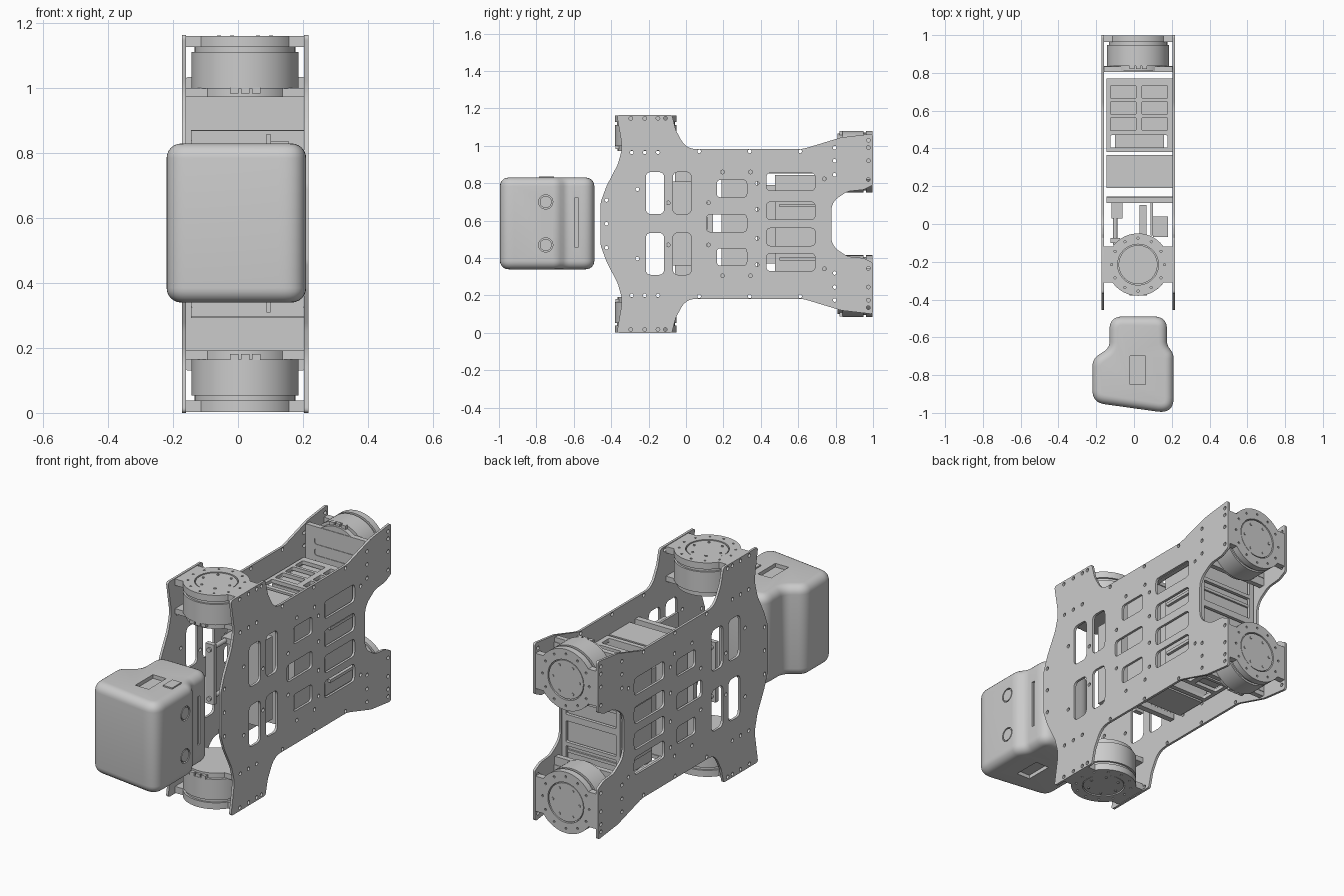
import bpy, bmesh, math
from mathutils import Matrix, Vector

if "Cube" in bpy.data.objects:
    bpy.data.objects.remove(bpy.data.objects["Cube"])

ZC, XC = 0.5825, 0.0215           # mirror height, centre of the chassis in x
FLIP = Matrix.Translation((0, 0, 2 * ZC)) @ Matrix.Diagonal((1, 1, -1, 1))
UP = Matrix.Rotation(math.pi / 2, 4, 'X')                      # xy -> xz
SIDE = Matrix.Rotation(math.pi / 2, 4, 'Z') @ UP               # xy -> yz
T = Matrix.Translation


def add(name, me, mirror=False):
    ob = bpy.data.objects.new(name, me)
    bpy.context.collection.objects.link(ob)
    if mirror:
        low = me.copy()
        low.transform(FLIP)
        low.flip_normals()
        add(name + "_lower", low)
    return ob


def from_bm(name, bm, M=Matrix(), mirror=False):
    bmesh.ops.recalc_face_normals(bm, faces=bm.faces)
    bm.transform(M)
    me = bpy.data.meshes.new(name)
    bm.to_mesh(me)
    bm.free()
    return add(name, me, mirror)


def box(name, x, y, z, M=Matrix(), mirror=False):
    bm = bmesh.new()
    c = Vector([(a + b) / 2 for a, b in (x, y, z)])
    s = [b - a for a, b in (x, y, z)]
    bmesh.ops.create_cube(bm, size=1, matrix=T(c) @ Matrix.Diagonal((*s, 1)))
    return from_bm(name, bm, M, mirror)


def cyl(name, r, z0, z1, M=Matrix(), mirror=False, at=((0, 0),), seg=48):
    bm = bmesh.new()
    for x, y in at:
        bmesh.ops.create_cone(bm, cap_ends=True, segments=seg, radius1=r, radius2=r,
                              depth=z1 - z0, matrix=T((x, y, (z0 + z1) / 2)))
    return from_bm(name, bm, M, mirror)


def fillet(pts, n=6):
    """Round the corners of (x, y, radius) points."""
    out = []
    for i, (x, y, r) in enumerate(pts):
        p = Vector((x, y))
        a = Vector(pts[i - 1][:2]) - p
        b = Vector(pts[(i + 1) % len(pts)][:2]) - p
        t = r / max(math.tan(a.angle(b) / 2), 1e-4)
        t = min(t, a.length * 0.48, b.length * 0.48)
        pa, pb = p + a.normalized() * t, p + b.normalized() * t
        for k in range(n + 1):
            u = k / n
            out.append(pa * (1 - u) ** 2 + p * 2 * u * (1 - u) + pb * u * u)
    return out


def rect(x0, x1, y0, y1, r=0.01):
    return fillet([(x0, y0, r), (x1, y0, r), (x1, y1, r), (x0, y1, r)], 4)


def ring(x, y, r, n=12):
    return [(x + r * math.cos(k * math.tau / n), y + r * math.sin(k * math.tau / n)) for k in range(n)]


def sheet(name, loops, thick, M, mirror=False):
    """Flat plate: first loop is the outline, the others are holes."""
    cu = bpy.data.curves.new(name, 'CURVE')
    cu.dimensions, cu.fill_mode, cu.extrude = '2D', 'BOTH', thick / 2
    for loop in loops:
        sp = cu.splines.new('POLY')
        sp.points.add(len(loop) - 1)
        for q, p in zip(sp.points, loop):
            q.co = (p[0], p[1], 0, 1)
        sp.use_cyclic_u = True
    tmp = bpy.data.objects.new("tmp", cu)
    bpy.context.collection.objects.link(tmp)
    bpy.context.view_layer.update()
    me = bpy.data.meshes.new_from_object(tmp.evaluated_get(bpy.context.evaluated_depsgraph_get()))
    bpy.data.objects.remove(tmp)
    bm = bmesh.new()
    bm.from_mesh(me)
    bmesh.ops.remove_doubles(bm, verts=bm.verts, dist=1e-5)
    return from_bm(name, bm, M, mirror)


# Side plates with windows and bolt holes
half = [(-.456, .70, .06), (-.425, .785, .15), (-.365, .90, .15), (-.34, .99, .15), (-.37, 1.165, .015),
        (-.075, 1.165, .015), (-.055, 1.085, .1), (0, .983, .12), (.625, .983, .15), (.83, 1.045, .15),
        (1, 1.065, .015), (1, .79, .015), (.95, .765, .05), (.865, .757, .08), (.777, .70, .1)]
outline = fillet(half + [(y, 2 * ZC - z, r) for y, z, r in reversed(half)])
windows = [rect(.43, .69, z, z + .095, .025) for z in (.33, .465, .605, .76)]
windows += [rect(y, .325, z, z + .092, .02) for y, z in ((.165, .36), (.11, .54), (.165, .725))]
windows += [rect(y, y + .098, z, z + .225, .03) for y in (-.215, -.07) for z in (.31, .635)]
spots = [(-.295, 1.147), (-.22, 1.147), (-.15, 1.147), (-.11, 1.147), (-.29, .965), (-.22, .965), (-.15, .965),
         (-.26, .768), (-.425, .71), (.07, .97), (.34, .97), (.61, .97), (.195, .86), (.345, .86), (.38, .80),
         (.38, .66), (.74, .823), (.795, .845), (.795, .92), (.795, .99), (.975, 1.03), (.975, .99),
         (.975, .92), (.975, .82), (-.095, .695), (.12, .695)]
holes = [ring(y, z, .01) for y, z in spots + [(y, 2 * ZC - z) for y, z in spots]] + [ring(-.425, ZC, .01)]
for name, x in (("left_side_plate", -.1665), ("right_side_plate", .2105)):
    sheet(name, [outline] + windows + holes, .013, T((x, 0, 0)) @ SIDE)


# Joint motors, local z pointing outwards, flange face at z = 0
def flange_outline(r, hw, hy):
    a0 = math.asin(hy / r)
    pts = [(hw, hy)]
    pts += [(r * math.cos(a0 + (math.pi - 2 * a0) * k / 24), r * math.sin(a0 + (math.pi - 2 * a0) * k / 24))
            for k in range(25)]
    pts += [(-hw, hy)]
    return pts + [(-x, -y) for x, y in pts]


def motor(name, M):
    bolts = [ring(*p, .006, 10) for p in ring(0, 0, .14, 12)]
    sheet(name + "_flange", [flange_outline(.165, .182, .095), ring(0, 0, .108, 48)] + bolts, .035,
          M @ T((0, 0, -.0175)), True)
    cyl(name + "_output_disc", .103, -.036, -.003, M, True)
    cyl(name + "_output_bolts", .007, -.003, .001, M, True, ring(0, 0, .08, 6), 10)
    cyl(name + "_neck", .155, -.052, -.034, M, True, seg=64)
    cyl(name + "_drum", .165, -.162, -.05, M, True, seg=64)
    sheet(name + "_base", [flange_outline(.15, .182, .095)], .028, M @ T((0, 0, -.175)), True)
    for i in range(3):
        x = -.046 + i * .034
        box(name + "_connector", (x, x + .026), (-.163, -.13), (-.178, -.16), M, True)


motor("front_motor", T((XC, -.215, 1.162)))
motor("rear_motor", T((XC, .998, .915)) @ Matrix.Rotation(-math.pi / 2, 4, 'X'))

# Slotted mounting plate in front of each rear motor
sheet("rear_motor_mount", [rect(-.16, .205, .775, 1.035, .008)] +
      [rect(-.106, .152, z, z + .036, .015) for z in (.82, .88, .94)], .028, T((0, .82, 0)) @ UP, True)

# Battery cage: gridded top and bottom, panelled rear, front wall, inner pack
cells = [rect(x, x + .135, y, y + .068, .006) for x in (-.125, .042) for y in (.495, .58, .665)]
sheet("battery_cage_top", [rect(-.145, .205, .38, .77, .004), rect(-.125, .177, .405, .47, .006)] + cells,
      .02, T((0, 0, .862)), True)
sheet("battery_cage_rear", [rect(-.145, .205, .295, .87, .004)] +
      [rect(-.12, .18, z, z + .115, .006) for z in (.315, .45, .60, .735)], .018, T((0, .761, 0)) @ UP)
box("battery_cage_front", (-.145, .205), (.38, .40), (.295, .87))
box("battery_pack", (-.13, .19), (.475, .745), (.32, .845))
box("battery_terminals", (-.10, .16), (.40, .475), (.37, .79))
for z in (.395, .68):
    box("battery_shelf", (-.145, .205), (.50, .755), (z - .008, z + .008))

# Middle electronics box and slotted bulkhead
box("control_box", (-.145, .205), (.19, .365), (.295, .87))
sheet("bulkhead", [rect(-.145, .205, .325, .84, .006)] +
      [rect(x, x + .055, .40, .765, .01) for x in (-.105, -.02, .065)], .033, T((0, .128, 0)) @ UP)
box("bulkhead_rail", (-.145, .205), (.112, .144), (.84, .87), mirror=True)

# Boards, posts and rods behind the head
box("computer_module", (.10, .18), (-.07, .04), (.36, .81))
box("circuit_board", (.03, .065), (-.06, .10), (.40, .77))
box("support_post", (.088, .10), (-.06, .112), (.31, .86))
box("bracket", (-.12, -.06), (.03, .112), (.70, .73), mirror=True)
for z in (.45, .715):
    cyl("tie_rod", .012, -.11, .12, T((-.10, 0, z)) @ Matrix.Rotation(-math.pi / 2, 4, 'X'), seg=16)
box("rod_bracket", (-.125, -.075), (-.10, -.075), (.42, .745))

# Head: rounded profile extruded upwards with soft rims
profile = fillet([(-.13, -.49, .07), (-.13, -.655, .06), (-.22, -.715, .075), (-.22, -.945, .075),
                  (.21, -1.005, .075), (.21, -.69, .075), (.175, -.64, .06), (.175, -.49, .07)], 8)
bm = bmesh.new()
face = bm.faces.new([bm.verts.new((p.x, p.y, .34)) for p in profile])
top = bmesh.ops.extrude_face_region(bm, geom=[face])['geom']
bmesh.ops.translate(bm, vec=(0, 0, .49), verts=[v for v in top if isinstance(v, bmesh.types.BMVert)])
head = from_bm("head", bm)
bev = head.modifiers.new("rim", 'BEVEL')
bev.width, bev.segments, bev.limit_method, bev.angle_limit = .045, 6, 'ANGLE', math.radians(60)

# Head slots and side sensors
TURN = Matrix.Rotation(math.pi / 2, 4, 'Y')
cutters = [box("slot_cutter", (-.02, .06), (-.85, -.70), (.81, .85)),
           box("slot_cutter", (-.02, .06), (-.85, -.70), (.32, .36)),
           box("slot_cutter", (.165, .2), (-.595, -.575), (.46, .72))]
for z in (.47, .70):
    cutters.append(cyl("sensor_cutter", .038, .20, .25, T((0, -.75, z)) @ TURN, seg=32))
    cyl("side_sensor", .032, .18, .209, T((0, -.75, z)) @ TURN, seg=32)
for c in cutters:
    mod = head.modifiers.new("cut", 'BOOLEAN')
    mod.operation, mod.object, mod.solver = 'DIFFERENCE', c, 'EXACT'
bpy.context.view_layer.update()
done = bpy.data.meshes.new_from_object(head.evaluated_get(bpy.context.evaluated_depsgraph_get()))
head.modifiers.clear()
head.data = done
for c in cutters:
    bpy.data.objects.remove(c)
box("head_button", (.10, .155), (-.785, -.705), (.82, .837))

# Smooth shading with sharp edges kept
bpy.ops.object.select_all(action='SELECT')
bpy.context.view_layer.objects.active = head
bpy.ops.object.shade_smooth_by_angle(angle=math.radians(35))
